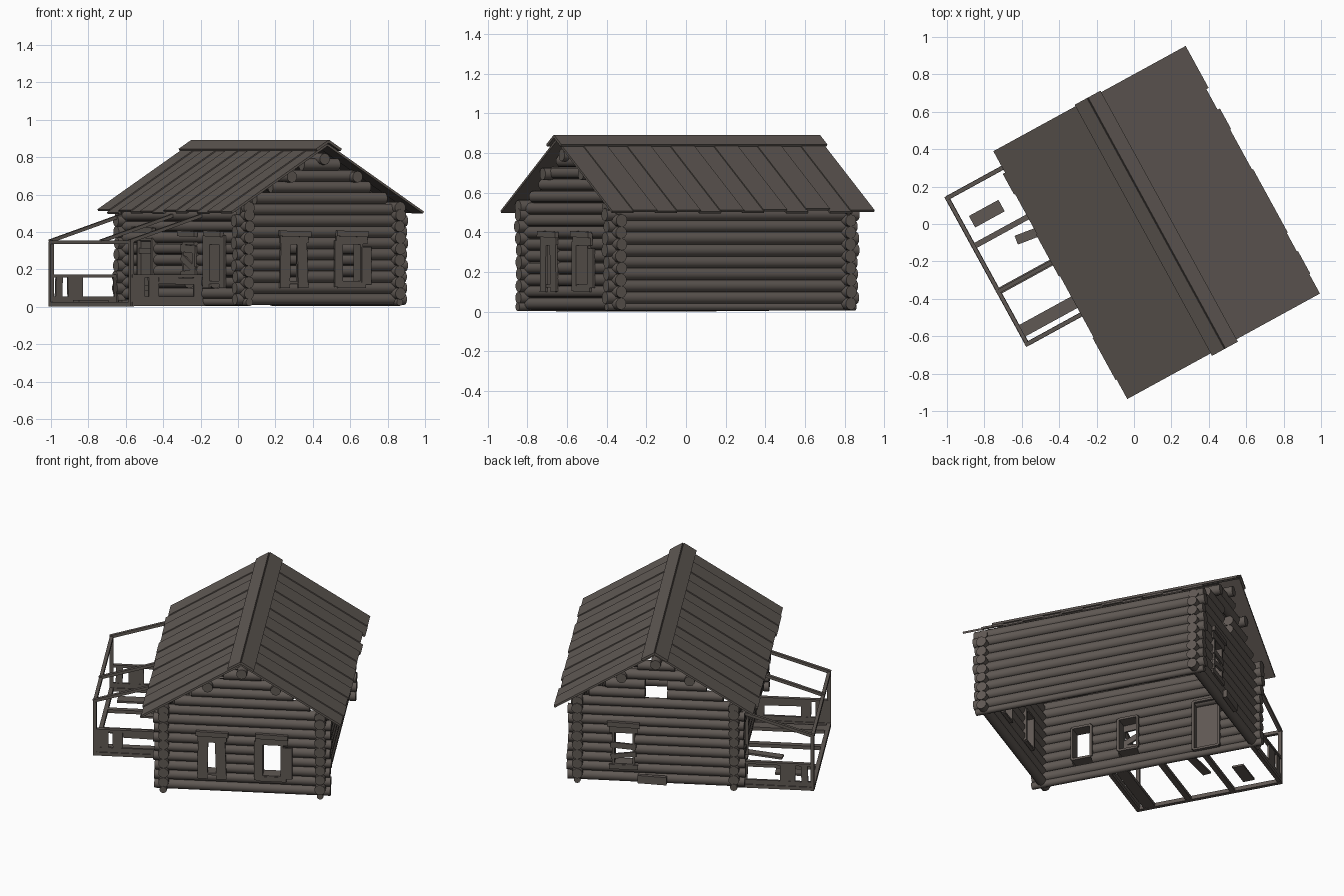
import bpy, bmesh, math, random
from mathutils import Matrix, Vector

random.seed(4)
cube = bpy.data.objects.get("Cube")
if cube:
    bpy.data.objects.remove(cube, do_unlink=True)

wood = bpy.data.materials.new("weathered_wood")
wood.use_nodes = True
wood.diffuse_color = (0.115, 0.098, 0.087, 1)
wood.node_tree.nodes["Principled BSDF"].inputs["Base Color"].default_value = wood.diffuse_color
wood.node_tree.nodes["Principled BSDF"].inputs["Roughness"].default_value = 0.9

# The house is modelled square to the axes, then turned on the plot
PLOT = Matrix.Translation((0.119, 0.004, 0)) @ Matrix.Rotation(math.radians(28.7), 4, 'Z')
A, B, R = 0.46, 0.66, 0.031       # wall half width, half length, log radius
RIDGE, PITCH = 0.86, 0.62         # underside of the roof


def finish(name, bm, smooth=False):
    mesh = bpy.data.meshes.new(name)
    bm.transform(PLOT)
    bm.to_mesh(mesh)
    bm.free()
    mesh.materials.append(wood)
    obj = bpy.data.objects.new(name, mesh)
    bpy.context.collection.objects.link(obj)
    if smooth:
        bpy.ops.object.select_all(action='DESELECT')
        bpy.context.view_layer.objects.active = obj
        obj.select_set(True)
        bpy.ops.object.shade_smooth_by_angle(angle=math.radians(40))


def box(bm, matrix, size):
    bmesh.ops.create_cube(bm, size=1, matrix=matrix @ Matrix.Diagonal((*size, 1)))


def beam(bm, start, end, width, height):
    start, end = Vector(start), Vector(end)
    d = end - start
    turn = d.to_track_quat('X', 'Z').to_matrix().to_4x4()
    box(bm, Matrix.Translation((start + end) / 2) @ turn, (d.length, width, height))


def log(bm, start, end, radius):
    start, end = Vector(start), Vector(end)
    d = end - start
    turn = d.to_track_quat('Z', 'Y').to_matrix().to_4x4()
    bmesh.ops.create_cone(bm, cap_ends=True, segments=10, radius1=radius, radius2=radius,
                          depth=d.length, matrix=Matrix.Translation((start + end) / 2) @ turn)


# Walls: each row of logs is split around the openings (low, high, bottom, top)
def log_wall(name, place, rows, reach, openings=()):
    bm = bmesh.new()
    for z in rows:
        half = reach(z) + random.uniform(-0.006, 0.006)
        spans = [(-half, half)]
        for low, high, bottom, top in openings:
            if bottom < z < top:
                spans = [s for a, b in spans for s in
                         ([(a, low), (high, b)] if a < low and high < b else [(a, b)])]
        for a, b in spans:
            log(bm, place(a, z), place(b, z), min(R, z - 0.005) + random.uniform(-0.001, 0.002))
    finish(name, bm, True)


def gable_reach(z):
    return min(A + 0.06, (RIDGE - 0.035 - z) / PITCH)


def side_reach(z):
    return B + 0.06


gable_rows = [0.04 + 0.06 * i for i in range(13)]
side_rows = [0.025] + [0.07 + 0.06 * i for i in range(8)] + [0.53]
log_wall("front_wall", lambda t, z: (t, -B, z), gable_rows, gable_reach,
         [(-0.235, -0.115, 0.13, 0.35), (0.115, 0.235, 0.13, 0.35)])
log_wall("back_wall", lambda t, z: (t, B, z), gable_rows, gable_reach,
         [(0.13, 0.25, 0.13, 0.35), (-0.065, 0.065, 0.56, 0.68)])
log_wall("plain_side_wall", lambda t, z: (A, t, z), side_rows, side_reach)
log_wall("porch_side_wall", lambda t, z: (-A, t, z), side_rows, side_reach,
         [(-0.46, -0.34, 0.12, 0.34), (-0.17, -0.05, 0.12, 0.34), (0.3, 0.46, 0.03, 0.36)])

# Roof-bearing logs
bm = bmesh.new()
for x, z in ((0, 0.79), (-0.2, 0.695), (0.2, 0.695)):
    log(bm, (x, -0.72, z), (x, 0.72, z), R)
finish("purlins", bm, True)

# Roof planks with uneven eaves and alternating lift
for side, label in ((-1, "porch_side"), (1, "plain_side")):
    bm = bmesh.new()
    count = 12
    step = 1.5 / count
    for i in range(count):
        y = -0.75 + step * (i + 0.5)
        lift = 0.006 + 0.007 * (i % 2)
        out = 0.59 - random.choice((0, 0.006, 0.014))
        beam(bm, (0, y, RIDGE + lift), (side * out, y, RIDGE + lift - PITCH * out),
             step + 0.012 * (i % 2), 0.012)
    finish(label + "_roof", bm)

bm = bmesh.new()
for side in (-1, 1):
    beam(bm, (0, 0, 0.885), (side * 0.075, 0, 0.885 - PITCH * 0.075), 1.53, 0.014)
finish("ridge_cap", bm)

# Window and door joinery, set out on a wall whose outside is local -y
WALLS = {
    "front": Matrix.Translation((0, -B, 0)),
    "back": Matrix.Translation((0, B, 0)) @ Matrix.Rotation(math.pi, 4, 'Z'),
    "porch": Matrix.Translation((-A, 0, 0)) @ Matrix.Rotation(-math.pi / 2, 4, 'Z'),
}


def board(bm, wall, t, z, width, height, tilt=0, out=0.036, depth=0.012):
    m = WALLS[wall] @ Matrix.Translation((t, -out, z)) @ Matrix.Rotation(math.radians(tilt), 4, 'Y')
    box(bm, m, (width, depth, height))


def opening_frame(bm, wall, t, width, bottom, top):
    for s in (-1, 1):
        board(bm, wall, t + s * width / 2, (bottom + top) / 2, 0.014, top - bottom, 0, 0, 0.08)
    for z in (bottom, top):
        board(bm, wall, t, z, width, 0.014, 0, 0, 0.08)
    board(bm, wall, t, top + 0.05, width + 0.07, 0.03, 1.5, 0.045, 0.02)


# Boards: offset from the window centre, height, width, length up, tilt
windows = {
    "front_right_window": ("front", -0.175, [(-0.055, 0.24, 0.06, 0.28, 1), (0.05, 0.22, 0.06, 0.24, -2),
                                             (0, 0.36, 0.17, 0.04, 0)]),
    "front_left_window": ("front", 0.175, [(-0.08, 0.23, 0.045, 0.25, 0), (0.09, 0.22, 0.06, 0.2, 0),
                                           (0, 0.365, 0.19, 0.06, 0), (0, 0.115, 0.17, 0.03, 0)]),
    "back_window": ("back", -0.19, [(0, 0.365, 0.17, 0.06, 0), (0, 0.25, 0.15, 0.035, 4),
                                    (0, 0.19, 0.15, 0.03, -8), (0, 0.115, 0.17, 0.03, 0)]),
    "porch_front_window": ("porch", 0.4, [(-0.09, 0.24, 0.07, 0.28, 0), (0.085, 0.24, 0.06, 0.28, 0),
                                          (0, 0.365, 0.18, 0.05, 0)]),
    "porch_middle_window": ("porch", 0.11, [(0, 0.23, 0.17, 0.035, 25), (0, 0.31, 0.16, 0.04, 3),
                                            (0.06, 0.22, 0.03, 0.2, 0), (0, 0.18, 0.16, 0.03, -5)]),
}
for name, (wall, t, boards) in windows.items():
    bm = bmesh.new()
    opening_frame(bm, wall, t, 0.12, 0.13, 0.34)
    for dx, z, width, height, tilt in boards:
        board(bm, wall, t + dx, z, width, height, tilt)
    finish(name, bm)

bm = bmesh.new()
opening_frame(bm, "porch", -0.38, 0.16, 0.04, 0.36)
board(bm, "porch", -0.38, 0.2, 0.15, 0.31, 0, 0.01, 0.02)
for z in (0.1, 0.3):
    board(bm, "porch", -0.38, z, 0.14, 0.03, 0, 0.026)
finish("door", bm)

bm = bmesh.new()
board(bm, "back", -0.02, 0.045, 0.17, 0.05, 2, 0.045, 0.025)
finish("back_plank", bm)

# Porch: base frame, posts, bare rafters and broken railings
OUT, FRONT, BACK = -0.915, -0.235, 0.655
bm = bmesh.new()
beam(bm, (OUT, FRONT, 0.014), (OUT, BACK, 0.014), 0.024, 0.024)
for y, width in ((FRONT, 0.024), (-0.16, 0.07), (0.085, 0.035), (0.36, 0.03), (BACK, 0.024)):
    beam(bm, (OUT, y, 0.014), (-0.46, y, 0.014), width, 0.022)
beam(bm, (-0.86, 0.48, 0.03), (-0.68, 0.48, 0.03), 0.07, 0.012)
beam(bm, (-0.7, 0.28, 0.03), (-0.48, 0.25, 0.04), 0.05, 0.012)
finish("porch_floor", bm)

bm = bmesh.new()
for y in (FRONT, BACK):
    beam(bm, (OUT, y, 0.002), (OUT, y, 0.345), 0.022, 0.022)
beam(bm, (OUT, FRONT, 0.345), (OUT, BACK, 0.345), 0.02, 0.02)
for y in (FRONT, 0.085, BACK):
    beam(bm, (OUT - 0.01, y, 0.35), (-0.45, y, 0.5), 0.022, 0.018)
finish("porch_frame", bm)

for y, name, boards in ((FRONT, "front_railing", ((-0.87, 0.07), (-0.78, 0.06), (-0.51, 0.05))),
                        (BACK, "back_railing", ((-0.87, 0.04), (-0.77, 0.09), (-0.51, 0.05)))):
    bm = bmesh.new()
    beam(bm, (OUT, y, 0.165), (-0.48, y, 0.165), 0.024, 0.016)
    beam(bm, (OUT, y, 0.04), (-0.48, y, 0.04), 0.014, 0.03)
    for x, width in boards:
        lean = random.uniform(-0.006, 0.006)
        m = Matrix.Translation((x, y, 0.09)) @ Matrix.Rotation(lean * 8, 4, 'Y')
        box(bm, m, (width, 0.012, 0.145))
    finish(name, bm)
bm = bmesh.new()
beam(bm, (-0.75, FRONT, 0.14), (-0.5, FRONT, 0.135), 0.01, 0.035)
finish("loose_rail_board", bm)
